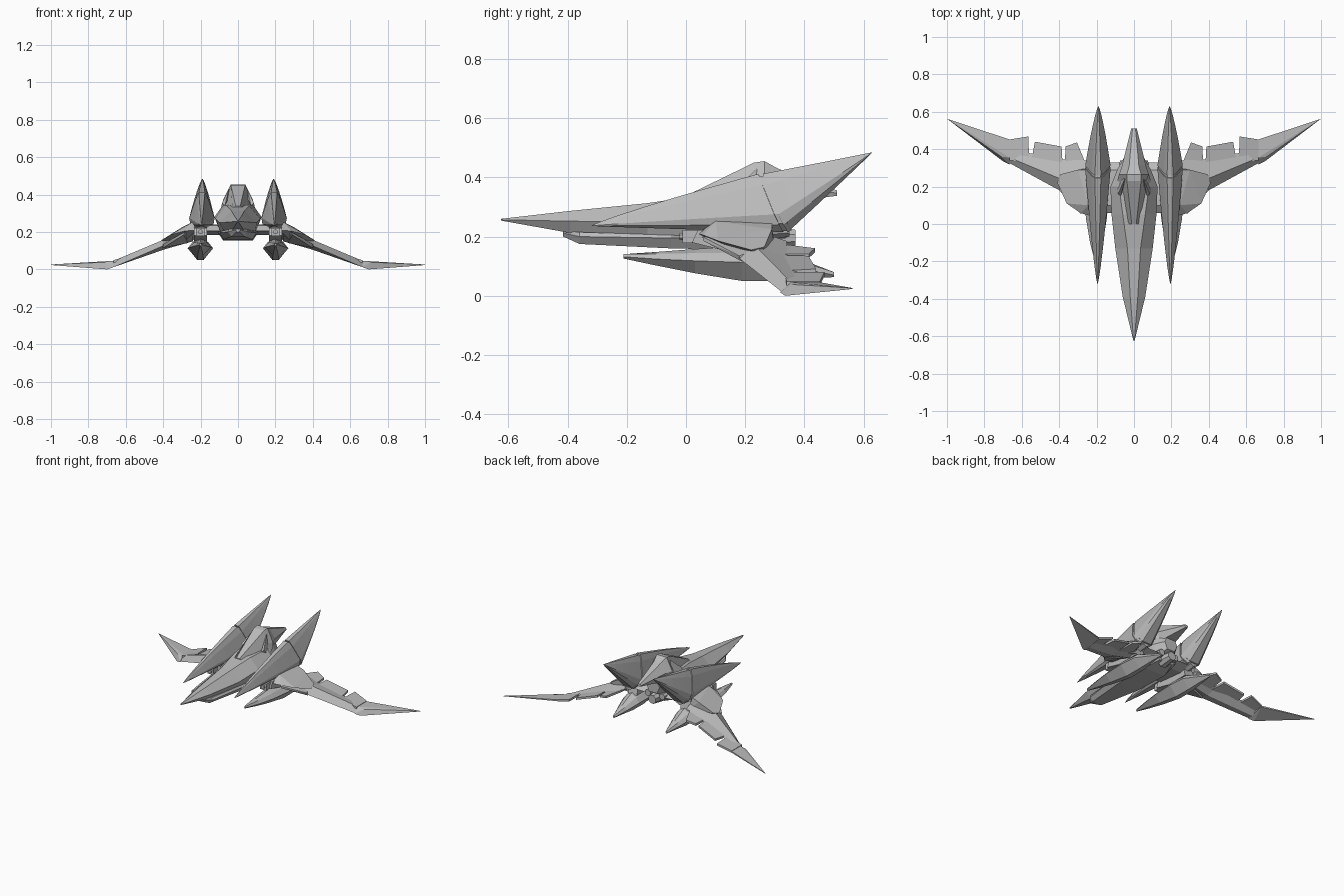
import bpy, bmesh, math
from mathutils import Vector, Matrix

grey = bpy.data.materials.new("hull_grey")
grey.diffuse_color = (0.5, 0.5, 0.5, 1)


def finish(name, bm, mirror):
    bmesh.ops.recalc_face_normals(bm, faces=bm.faces)
    me = bpy.data.meshes.new(name)
    bm.to_mesh(me)
    bm.free()
    me.materials.append(grey)
    ob = bpy.data.objects.new(name, me)
    bpy.context.collection.objects.link(ob)
    if mirror:
        ob.modifiers.new("mirror", 'MIRROR').use_mirror_merge = False
    return ob


def loft(name, rings, mirror=False):
    bm = bmesh.new()
    vs = [[bm.verts.new(p) for p in r] for r in rings]
    n = len(rings[0])
    for a, b in zip(vs, vs[1:]):
        for i in range(n):
            j = (i + 1) % n
            bm.faces.new((a[i], a[j], b[j], b[i]))
    bm.faces.new(vs[0])
    bm.faces.new(vs[-1])
    return finish(name, bm, mirror)


def hull(name, pts, mirror=True):
    bm = bmesh.new()
    for p in pts:
        bm.verts.new(p)
    res = bmesh.ops.convex_hull(bm, input=bm.verts)
    junk = [v for v in bm.verts if not v.link_faces]
    bmesh.ops.delete(bm, geom=junk, context='VERTS')
    return finish(name, bm, mirror)


def tube(name, x, y0, y1, z, r0, r1, sides, mirror):
    loft(name, [[(x + r * math.cos(a), y, z + r * math.sin(a))
                 for a in [math.tau * (i + .5) / sides for i in range(sides)]]
                for y, r in ((y0, r0), (y1, r1))], mirror)


def hexring(y, tw, zt, hw, zm, lw, zb):
    return [(tw, y, zt), (hw, y, zm), (lw, y, zb),
            (-lw, y, zb), (-hw, y, zm), (-tw, y, zt)]


# Central fuselage with long needle nose
loft("fuselage", [hexring(*s) for s in (
    (-.625, .002, .260, .003, .257, .002, .254),
    (-.39, .020, .287, .060, .252, .030, .212),
    (-.13, .035, .313, .100, .250, .070, .195),
    (.05, .060, .340, .120, .270, .090, .190),
    (.20, .080, .345, .126, .280, .090, .190),
    (.29, .060, .340, .090, .280, .060, .205),
    (.36, .030, .330, .050, .285, .030, .240))])

# Lower keel
loft("keel", [hexring(*s) for s in (
    (-.415, .010, .220, .012, .212, .008, .200),
    (-.36, .050, .215, .055, .200, .035, .175),
    (-.05, .085, .205, .100, .195, .075, .160),
    (.20, .085, .205, .110, .200, .080, .155),
    (.31, .060, .205, .080, .195, .050, .175))])

# Raised canopy running into the tail spike
loft("canopy_spine", [hexring(*s) for s in (
    (.00, .012, .338, .030, .330, .030, .310),
    (.23, .038, .450, .066, .360, .090, .320),
    (.265, .038, .455, .080, .370, .080, .330),
    (.31, .026, .430, .065, .370, .050, .310),
    (.51, .008, .356, .015, .347, .008, .338))])

# Cheek blades beside the canopy
hull("canopy_cheek", [(.05, .24, .43), (.06, .25, .36), (.085, .16, .355),
                      (.09, .18, .33), (.04, .25, .40), (.07, .15, .34)])

# Rear engine and side thrusters
tube("main_engine", 0, .28, .37, .195, .045, .03, 8, False)
tube("side_engine", .055, .26, .34, .215, .03, .022, 8, True)

# Upper nacelles: slanted seam profile stretched to a front and a rear point
CX = .193
half = [(.016, .245, .412), (.034, .258, .375), (.068, .298, .275),
        (.062, .315, .24), (.035, .33, .215)]
seam = [Vector((CX + x, y, z)) for x, y, z in half] + \
       [Vector((CX - x, y, z)) for x, y, z in reversed(half)]


def stretched(tip, shift, px, pz):
    rings = []
    for t in (1, .85, .68, .5, .32, .15, .05, .004):
        rings.append([(tip.x + (p.x - tip.x) * t ** px,
                       tip.y + (p.y + shift - tip.y) * t,
                       tip.z + (p.z - tip.z) * t ** pz) for p in seam])
    return rings


loft("nacelle_front", stretched(Vector((CX + .002, -.322, .236)), 0, .75, .88), True)
loft("nacelle_tail_fin", stretched(Vector((CX - .003, .63, .485)), .014, .75, .98), True)
mid = sum(seam, Vector()) / len(seam)
loft("nacelle_seam_core", [[mid + (p - mid) * .93 + Vector((0, dy, 0)) for p in seam]
                           for dy in (-.01, .03)], True)

# Lower pods with a diamond section
PX = .201


def podring(y, w, zt, zm, zb):
    return [(PX, y, zt), (PX + w * .6, y, (zt + zm) / 2 + .006), (PX + w, y, zm),
            (PX + w * .25, y, zb), (PX - w * .25, y, zb), (PX - w, y, zm),
            (PX - w * .6, y, (zt + zm) / 2 + .006)]


loft("lower_pod", [podring(*s) for s in (
    (-.212, .006, .137, .132, .126), (-.10, .034, .148, .124, .102),
    (.03, .056, .158, .118, .076), (.19, .068, .168, .113, .050),
    (.31, .062, .160, .110, .050), (.41, .035, .115, .088, .058),
    (.50, .007, .078, .070, .063))], True)

# Pylon joining nacelle and pod, with its small forward gun
hull("pylon", [(x, y, z) for x in (.165, .235)
               for y, z in ((.02, .18), (.04, .222), (.28, .23), (.3, .15), (.14, .15))])
hull("gun_box", [(x, y, z) for x in (.178, .224) for y in (-.012, .06) for z in (.178, .222)])
tube("gun_barrel", PX, -.022, 0, .2, .013, .013, 8, True)

# Strut between fuselage and nacelle
hull("strut", [(x, y, z) for x in (.07, .17) for y, z in
               ((.06, .205), (.1, .235), (.29, .24), (.33, .21), (.26, .185))])
tube("nacelle_thruster", CX, .28, .35, .225, .035, .025, 6, True)

# Angular fairing at the wing root
hull("wing_root_fairing", [
    (.245, .10, .252), (.25, .29, .245), (.30, .29, .225), (.395, .265, .165),
    (.41, .22, .155), (.36, .11, .185), (.285, .058, .205), (.22, .04, .21),
    (.23, .30, .16), (.28, .16, .155), (.36, .25, .135)])


# Main wing, lofted outward: leading edge, top, trailing edge, bottom
def wingring(x, le, top, te, bot):
    return [(x, *le), (x, *top), (x, *te), (x, *bot)]


loft("wing", [
    wingring(.24, (.12, .190), (.22, .225), (.34, .185), (.24, .150)),
    wingring(.39, (.175, .130), (.24, .162), (.345, .130), (.25, .108)),
    wingring(.665, (.325, .012), (.355, .046), (.40, .042), (.36, .012))], True)
hull("wing_root_blade", [(.285, .055, .20), (.29, .06, .185), (.40, .18, .135), (.40, .19, .115),
                         (.27, .22, .14), (.26, .12, .2), (.36, .25, .16)])

# Swept wing tip
hull("wing_tip", [(.665, .318, .012), (.665, .355, .046), (.66, .45, .046), (.66, .45, .036),
                  (.70, .335, .0), (.71, .36, .038), (1.0, .563, .026), (1.0, .563, .023)])


# Trailing edge flaps following the wing's slope
def flap(name, corners):
    hull(name, [(x, y, .155 - (x - .3) * .31 + d) for x, y in corners for d in (-.007, .007)])


flap("inner_flap", [(.25, .27), (.372, .30), (.365, .415), (.305, .436), (.265, .34)])
flap("middle_flap", [(.38, .29), (.55, .33), (.53, .44), (.387, .414)])
flap("outer_flap", [(.56, .33), (.665, .34), (.665, .452), (.565, .468)])
